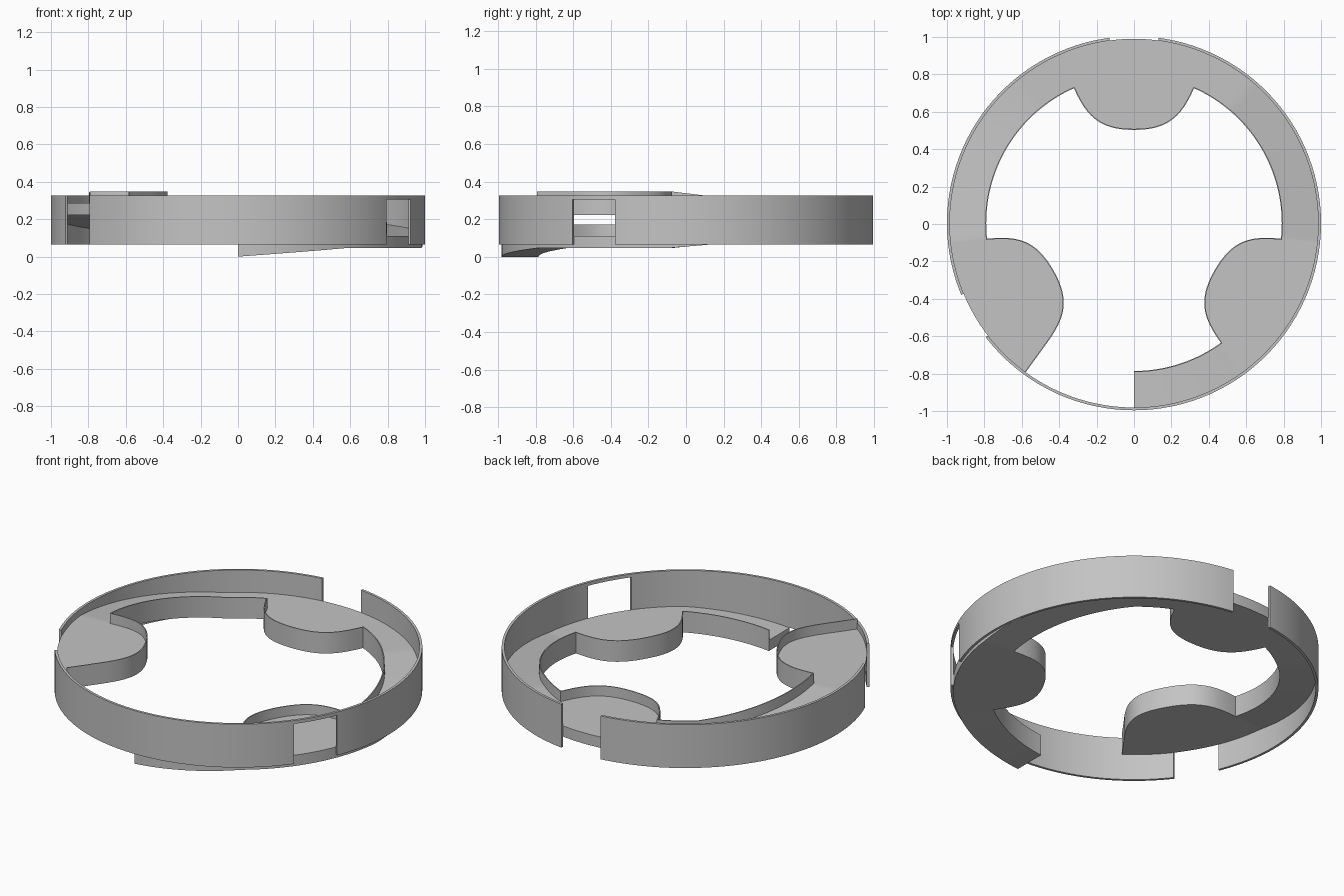
import bpy, bmesh
from math import radians, degrees, sin, cos, atan2, hypot
from mathutils import Vector, Matrix
from mathutils.geometry import interpolate_bezier

if "Cube" in bpy.data.objects:
    bpy.data.objects.remove(bpy.data.objects["Cube"], do_unlink=True)

CENTER_Y = 0.004
RING_IN, LEDGE_OUT, WALL_IN, WALL_OUT = 0.79, 0.986, 0.985, 1.0
WALL_Z = (0.066, 0.326)
FLOOR, TOTAL, RIM = 0.065, 0.126, 0.006      # floor thickness, height with rim, rim width
PAD_HALF = 24
# Underside height along the turn
CLIMB = [(270, 0), (306, 0.046), (354, 0.046), (410, 0.127),
         (490, 0.127), (546, 0.222), (594, 0.222)]

grey = bpy.data.materials.new("plain grey")
grey.use_nodes = True
color = (0.55, 0.55, 0.55, 1)
grey.diffuse_color = color
grey.node_tree.nodes["Principled BSDF"].inputs["Base Color"].default_value = color


def height(angle):
    for (a, za), (b, zb) in zip(CLIMB, CLIMB[1:]):
        if angle <= b:
            return za + (zb - za) * (angle - a) / (b - a)
    return CLIMB[-1][1]


def polar(angle, r):
    return Vector((r * cos(radians(angle)), r * sin(radians(angle))))


def sweep(name, sections, closed=False):
    """Join rectangular sections (inner point, outer point, bottom, top)."""
    bm = bmesh.new()
    loops = [[bm.verts.new((p.x, p.y, z))
              for p, z in ((inner, z0), (outer, z0), (outer, z1), (inner, z1))]
             for inner, outer, z0, z1 in sections]
    pairs = list(zip(loops, loops[1:]))
    if closed:
        pairs.append((loops[-1], loops[0]))
    else:
        bm.faces.new(loops[0])
        bm.faces.new(loops[-1])
    for p, q in pairs:
        for i in range(4):
            j = (i + 1) % 4
            bm.faces.new((p[i], p[j], q[j], q[i]))
    bmesh.ops.recalc_face_normals(bm, faces=bm.faces)
    mesh = bpy.data.meshes.new(name)
    bm.to_mesh(mesh)
    bm.free()
    obj = bpy.data.objects.new(name, mesh)
    obj.location.y = CENTER_Y
    mesh.materials.append(grey)
    bpy.context.collection.objects.link(obj)
    return obj


def activate(obj):
    bpy.ops.object.select_all(action='DESELECT')
    obj.select_set(True)
    bpy.context.view_layer.objects.active = obj


# Half outline of a rounded pad, as offset angle and radius
corner = Vector((RING_IN * sin(radians(PAD_HALF)), RING_IN * cos(radians(PAD_HALF))))
curve = interpolate_bezier(corner, Vector((0.255, 0.576)), Vector((0.19, 0.499)),
                           Vector((0, 0.499)), 20)
half = [(degrees(atan2(p.x, p.y)), hypot(p.x, p.y)) for p in curve]
pad_outline = [(-a, r) for a, r in half] + half[-2::-1]

# Inner edge of the ledge: a ramp up to each rounded pad
edge = []
angle = CLIMB[0][0]
for direction in (330, 450, 570):
    edge += [(a, RING_IN) for a in range(angle, direction - PAD_HALF, 2)]
    edge += [(direction + a, r) for a, r in pad_outline[:-1]]
    angle = direction + PAD_HALF
edge.append((angle, RING_IN))

# Rising ledge floor
ledge = sweep("spiral_ledge", [(polar(a, r), polar(a, LEDGE_OUT), height(a), height(a) + FLOOR)
                               for a, r in edge])

# Thin rim standing on the inner edge and across the high end
path = edge + [(angle, LEDGE_OUT)]
points = [polar(a, r) for a, r in path]
sections = []
for i, (a, r) in enumerate(path):
    p = points[i]
    sides = []
    for u, v in ((i - 1, i), (i, i + 1)):
        if u >= 0 and v < len(points):
            t = (points[v] - points[u]).normalized()
            sides.append(Vector((t.y, -t.x)))
    normal = sum(sides, Vector((0, 0))).normalized()
    offset = normal * RIM / max(normal.dot(sides[0]), 0.5)
    sections.append((p, p + offset, height(a) + FLOOR, height(a) + TOTAL))
rim = sweep("ledge_rim", sections)

# Thin outer wall
wall = sweep("outer_wall", [(polar(a, WALL_IN), polar(a, WALL_OUT), *WALL_Z)
                            for a in range(0, 360, 3)], closed=True)

# Openings in the wall beside each pad: one keeps a thin bar above it
for direction, top in ((330, 0.306), (90, 0.5), (210, 0.5)):
    bpy.ops.mesh.primitive_cube_add(size=1)
    cutter = bpy.context.object
    cutter.name = "opening_cutter"
    cutter.hide_render = True
    place = Matrix.Translation((0, CENTER_Y, 0)) @ Matrix.Rotation(radians(direction), 4, 'Z')
    cutter.data.transform(place @ Matrix.Translation((1, 0, top / 2))
                          @ Matrix.Diagonal((0.3, 0.26, top, 1)))
    activate(wall)
    mod = wall.modifiers.new("opening", 'BOOLEAN')
    mod.operation = 'DIFFERENCE'
    mod.solver = 'EXACT'
    mod.object = cutter
    bpy.ops.object.modifier_apply(modifier=mod.name)
    bpy.data.objects.remove(cutter, do_unlink=True)

for obj in (ledge, rim, wall):
    activate(obj)
    bpy.ops.object.shade_smooth_by_angle(angle=radians(30))
